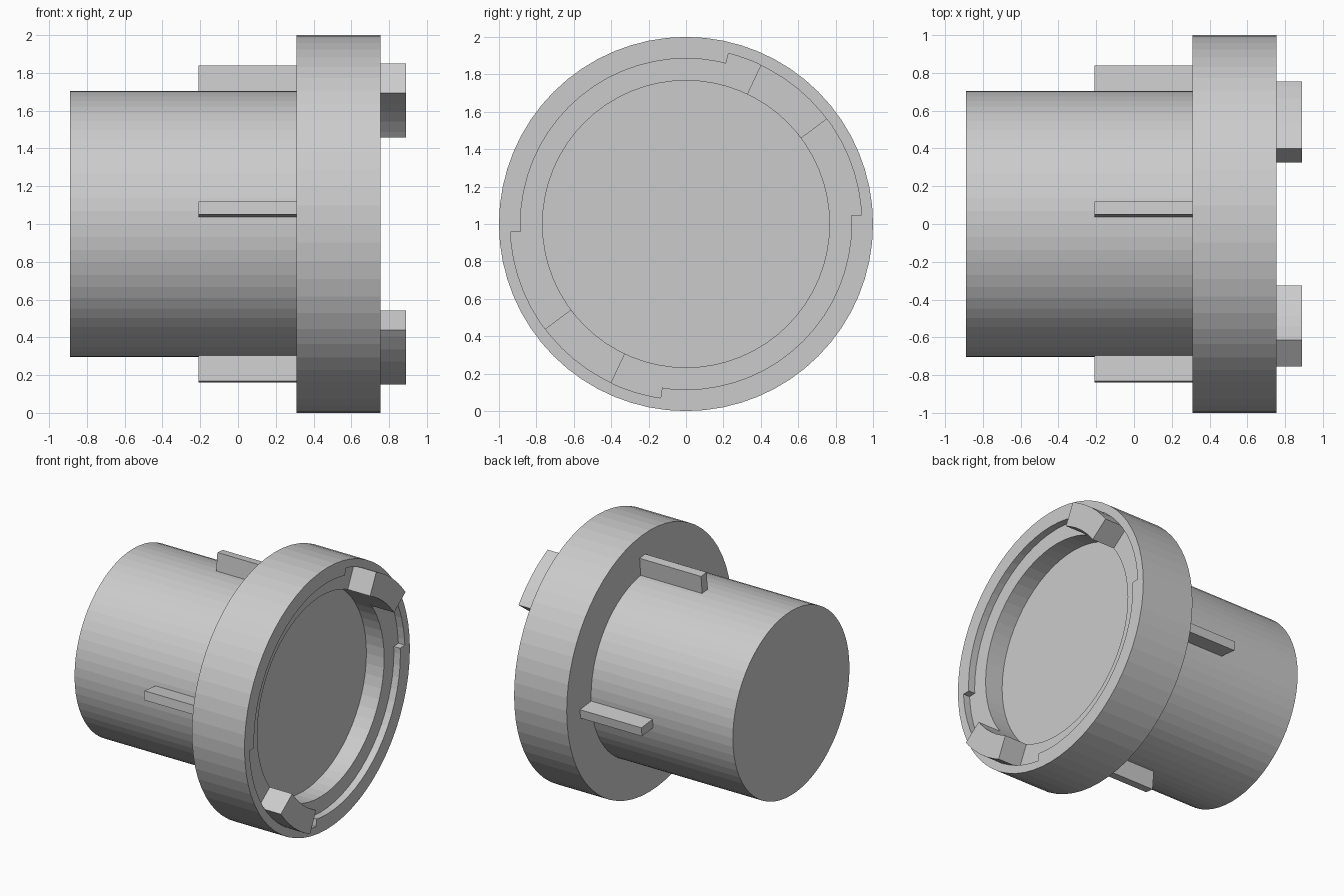
import bpy, bmesh, math

if "Cube" in bpy.data.objects:
    bpy.data.objects.remove(bpy.data.objects["Cube"])

SIDES = 64
CZ = 1.0  # height of the main axis, which runs along x

grey = bpy.data.materials.new("plain grey")
grey.diffuse_color = (0.6, 0.6, 0.6, 1)
grey.use_nodes = True
grey.node_tree.nodes["Principled BSDF"].inputs["Base Color"].default_value = grey.diffuse_color


def polar(r, deg):
    a = math.radians(deg)
    return r * math.cos(a), r * math.sin(a)


def prism(name, outline, x0, x1):
    """Extrude a (y, z) outline along x."""
    bm = bmesh.new()
    face = bm.faces.new([bm.verts.new((x0, y, CZ + z)) for y, z in outline])
    top = bmesh.ops.extrude_face_region(bm, geom=[face])["geom"]
    bmesh.ops.translate(bm, vec=(x1 - x0, 0, 0),
                        verts=[v for v in top if isinstance(v, bmesh.types.BMVert)])
    bmesh.ops.recalc_face_normals(bm, faces=bm.faces)
    mesh = bpy.data.meshes.new(name)
    bm.to_mesh(mesh)
    bm.free()
    mesh.materials.append(grey)
    ob = bpy.data.objects.new(name, mesh)
    bpy.context.collection.objects.link(ob)
    return ob


def circle(r):
    return [polar(r, 360 * i / SIDES) for i in range(SIDES)]


def sector(r0, r1, a0, a1):
    """Ring sector whose facets line up with the full circles."""
    step = 360 / SIDES
    angles = [a0] + [i * step for i in range(2 * SIDES) if a0 < i * step < a1] + [a1]
    return [polar(r1, a) for a in angles] + [polar(r0, a) for a in reversed(angles)]


def cut(target, cutter):
    mod = target.modifiers.new(cutter.name, 'BOOLEAN')
    mod.operation = 'DIFFERENCE'
    mod.solver = 'EXACT'
    mod.object = cutter
    cutter.hide_render = True
    cutter.hide_set(True)


# Barrel and flange
prism("barrel", circle(0.705), -0.89, 0.31)
flange = prism("flange", circle(1.0), 0.31, 0.755)

# Round pocket, shallow ledge and the two wider ledge sectors
cut(flange, prism("pocket_cutter", circle(0.767), 0.55, 1.0))
cut(flange, prism("ledge_cutter", circle(0.885), 0.70, 1.0))
for i, (a0, a1) in enumerate([(3, 76), (182.6, 261.7)]):
    cut(flange, prism(f"ledge_sector_cutter_{i}", sector(0.80, 0.94, a0, a1), 0.70, 1.0))

# Two locking lugs standing on the ledge
for i in range(2):
    prism(f"lug_{i}", sector(0.767, 0.94, 36.7 + 180 * i, 64.8 + 180 * i), 0.70, 0.89)

# Four ribs along the barrel
for i in range(4):
    a = 84.25 + 90 * i
    c, s = polar(1, a)
    w = 0.034
    outline = [(r * c - t * s, r * s + t * c)
               for r, t in [(0.66, -w), (0.84, -w), (0.84, w), (0.66, w)]]
    prism(f"rib_{i}", outline, -0.21, 0.31)
